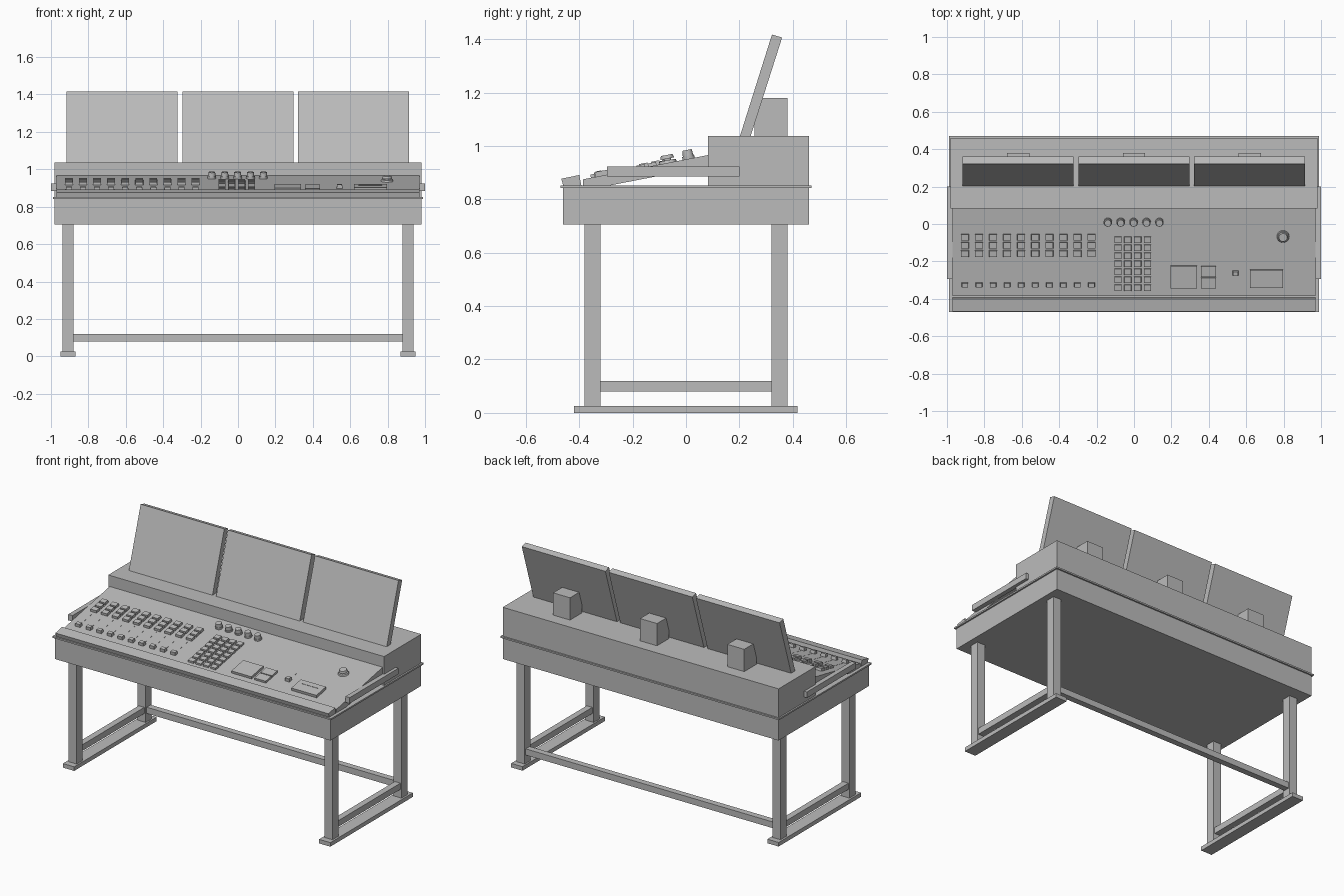
import bpy, bmesh, math
from mathutils import Matrix, Vector

cube = bpy.data.objects.get("Cube")
if cube:
    bpy.data.objects.remove(cube, do_unlink=True)

grey = bpy.data.materials.new("plain grey")
grey.use_nodes = True
colour = (0.5, 0.5, 0.5, 1)
grey.diffuse_color = colour
grey.node_tree.nodes["Principled BSDF"].inputs["Base Color"].default_value = colour

SLOPE = 0.194
TILT = math.atan(SLOPE)


def finish(name, bm, smooth=False):
    bmesh.ops.recalc_face_normals(bm, faces=bm.faces)
    mesh = bpy.data.meshes.new(name)
    bm.to_mesh(mesh)
    bm.free()
    mesh.materials.append(grey)
    obj = bpy.data.objects.new(name, mesh)
    bpy.context.collection.objects.link(obj)
    if smooth:
        bpy.ops.object.select_all(action='DESELECT')
        obj.select_set(True)
        bpy.context.view_layer.objects.active = obj
        bpy.ops.object.shade_smooth_by_angle()


def box(name, x, y, z):
    """Box from (low, high) ranges."""
    bm = bmesh.new()
    size = [b - a for a, b in (x, y, z)]
    mid = [(a + b) / 2 for a, b in (x, y, z)]
    bmesh.ops.create_cube(bm, matrix=Matrix.Translation(mid) @ Matrix.Diagonal((*size, 1)))
    finish(name, bm)


def prism(name, profile, x0, x1):
    """Side profile of (y, z) points swept across x."""
    bm = bmesh.new()
    face = bm.faces.new([bm.verts.new((x0, y, z)) for y, z in profile])
    ext = bmesh.ops.extrude_face_region(bm, geom=[face])["geom"]
    verts = [v for v in ext if isinstance(v, bmesh.types.BMVert)]
    bmesh.ops.translate(bm, verts=verts, vec=(x1 - x0, 0, 0))
    finish(name, bm)


def on_panel(x, y, lift=0):
    """Frame sitting on the sloped control panel."""
    z = 0.965 + SLOPE * (y - 0.08)
    return (Matrix.Translation((x, y, z)) @ Matrix.Rotation(TILT, 4, 'X')
            @ Matrix.Translation((0, 0, lift)))


def keys(name, xs, ys, width, depth, height, taper=1.0):
    """Grid of raised blocks on the panel."""
    bm = bmesh.new()
    for x in xs:
        for y in ys:
            made = bmesh.ops.create_cube(bm, size=1)["verts"]
            for v in made:
                k = taper if v.co.z > 0 else 1
                v.co = Vector((v.co.x * width * k, v.co.y * depth * k,
                               height if v.co.z > 0 else -0.004))
            bmesh.ops.transform(bm, verts=made, matrix=on_panel(x, y))
    finish(name, bm)


def dials(name, xs, y, tiers):
    """Stacked round tiers of (bottom radius, top radius, bottom, top)."""
    bm = bmesh.new()
    for x in xs:
        for r1, r2, low, high in tiers:
            bmesh.ops.create_cone(bm, cap_ends=True, segments=20, radius1=r1, radius2=r2,
                                  depth=high - low, matrix=on_panel(x, y, (low + high) / 2))
    finish(name, bm, True)


def steps(start, step, count):
    return [start + step * i for i in range(count)]


# Desk body
box("desk_body", (-0.98, 0.98), (-0.46, 0.46), (0.705, 0.842))
box("desk_lip", (-0.99, 0.99), (-0.47, 0.47), (0.842, 0.852))
box("rear_housing", (-0.98, 0.98), (0.083, 0.46), (0.852, 1.037))

# Sloped control panel and wrist rest
prism("control_panel", [(-0.385, 0.875), (0.1, 0.969), (0.1, 0.927), (-0.295, 0.85), (-0.385, 0.85)],
      -0.97, 0.97)
prism("wrist_rest", [(-0.467, 0.877), (-0.4, 0.891), (-0.392, 0.852), (-0.46, 0.852)], -0.97, 0.97)

# Underframe
for side, s in (("right", -1), ("left", 1)):
    def across(a, b):
        return tuple(sorted((s * a, s * b)))
    for end, y in (("front", -0.35), ("back", 0.35)):
        box(f"{side}_{end}_leg", across(0.88, 0.938), (y - 0.03, y + 0.03), (0.02, 0.71))
    box(f"{side}_foot", across(0.87, 0.95), (-0.42, 0.417), (0, 0.026))
    box(f"{side}_foot_rail", across(0.89, 0.93), (-0.325, 0.325), (0.08, 0.12))
    box(f"{side}_side_bar", across(0.97, 1.0), (-0.295, 0.2), (0.885, 0.923))
box("back_stretcher", (-0.885, 0.885), (0.33, 0.37), (0.08, 0.12))

# Three leaning monitors with rear supports
for label, x in (("right", -0.62), ("middle", 0), ("left", 0.618)):
    prism(f"{label}_monitor", [(0.2, 1.03), (0.24, 1.03), (0.36, 1.406), (0.322, 1.417)],
          x - 0.297, x + 0.297)
    box(f"{label}_monitor_support", (x - 0.06, x + 0.06), (0.257, 0.38), (1.03, 1.18))

# Channel strips
strips = steps(-0.904, 0.0752, 10)
keys("channel_buttons", strips, (-0.07, -0.113, -0.157), 0.044, 0.035, 0.016, 0.92)
keys("fader_slots", strips, (-0.25,), 0.005, 0.13, 0.001)
keys("fader_knobs", strips, (-0.324,), 0.036, 0.026, 0.02, 0.85)

# Keypad and rotary dials
keys("keypad", steps(-0.086, 0.0527, 4), steps(-0.34, 0.0428, 7), 0.04, 0.034, 0.012, 0.92)
dials("rotary_dials", steps(-0.14, 0.069, 5), 0.01,
      [(0.023, 0.023, -0.002, 0.012), (0.02, 0.018, 0.012, 0.034)])

# Right-hand modules
keys("display_block", (0.266,), (-0.282,), 0.142, 0.122, 0.016)
keys("small_blocks", (0.398,), (-0.252, -0.314), 0.08, 0.057, 0.014)
keys("lever_slot", (0.543,), (-0.21,), 0.005, 0.09, 0.001)
keys("lever_knob", (0.543,), (-0.262,), 0.032, 0.026, 0.022, 0.85)
keys("drive_block", (0.708,), (-0.291,), 0.178, 0.098, 0.018)
keys("drive_slot", (0.708,), (-0.275,), 0.125, 0.005, 0.02)
dials("control_knob", (0.797,), -0.067,
      [(0.034, 0.03, -0.002, 0.01), (0.014, 0.014, 0.01, 0.016), (0.026, 0.022, 0.016, 0.03)])
